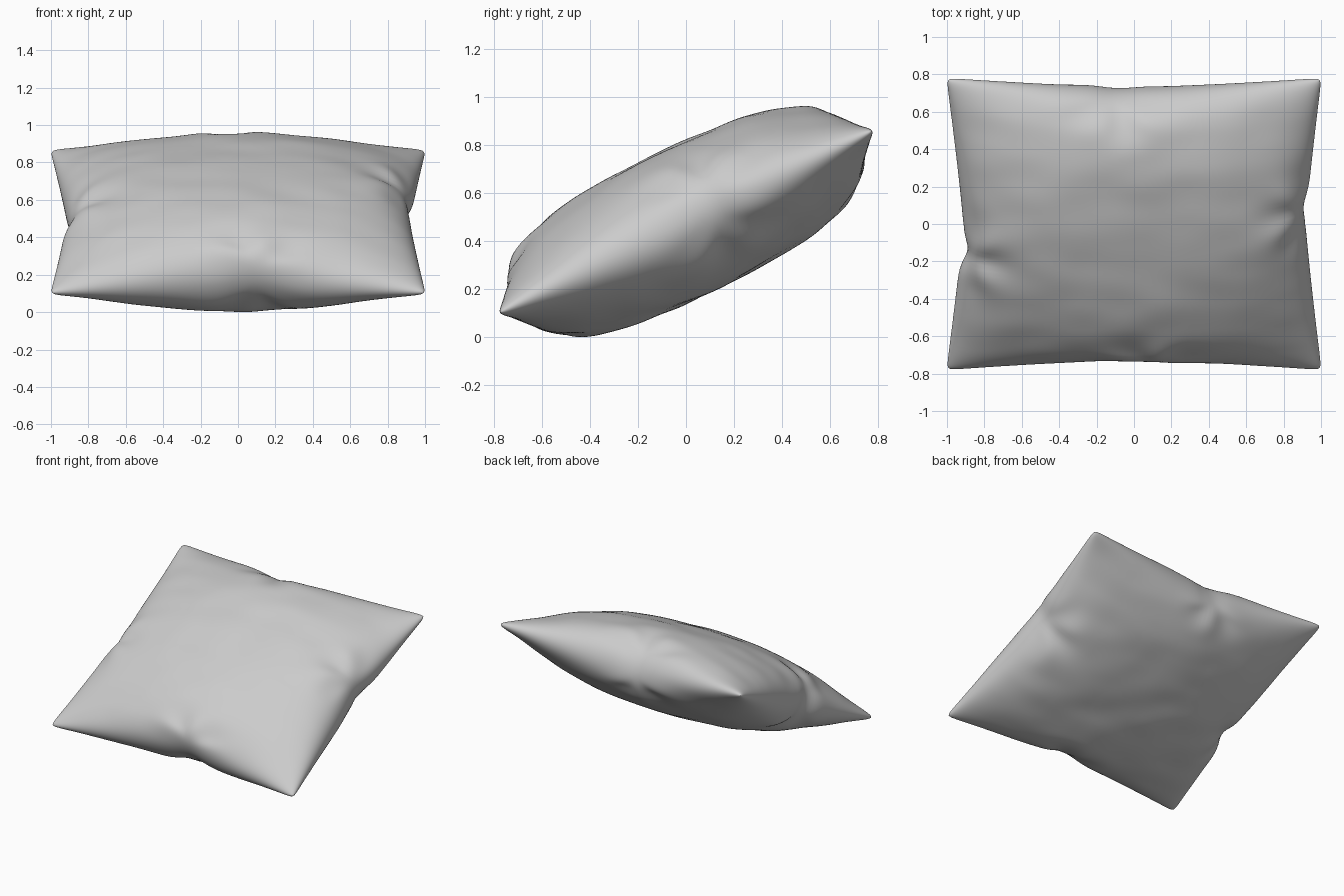
import bpy, bmesh, math
from mathutils import Vector, Matrix, noise

cube = bpy.data.objects.get("Cube")
if cube:
    bpy.data.objects.remove(cube)

HALF_W, HALF_L, HALF_T = 1.003, 0.868, 0.312
TILT = math.radians(26)

fabric = bpy.data.materials.new("grey fabric")
fabric.use_nodes = True
grey = (0.6, 0.6, 0.6, 1)
fabric.diffuse_color = grey
fabric.node_tree.nodes["Principled BSDF"].inputs["Base Color"].default_value = grey


def gauss(d, width):
    return math.exp(-(d / width) ** 2)


def inset(t, pinch, bow, dent):
    """How far a seam is drawn in: a bow plus a local pinch."""
    return bow * (1 - abs(t) ** 1.15) + dent * gauss(t - pinch, 0.1)


# Seam pinches: (u, v, seam lift), folds radiate from each one
pinches = [(0.1, -1, 0.045), (-0.1, 1, -0.02), (-1, -0.16, 0.03), (1, 0.14, 0.02)]


def folds(u, v, side):
    """Soft creases fanning inward from the pinched seams."""
    total = 0
    for i, (pu, pv, lift) in enumerate(pinches):
        du, dv = u - pu, v - pv
        r = math.hypot(du, dv)
        inward = math.atan2(-pv if abs(pv) == 1 else 0, -pu if abs(pu) == 1 else 0)
        ang = math.atan2(dv, du) - inward
        ang = (ang + math.pi) % math.tau - math.pi
        total += 0.011 * gauss(r - 0.2, 0.13) * math.cos(5 * ang + i + side)
        total -= 0.015 * gauss(r, 0.2)
    return total


def pillow_point(s, t, side):
    # denser rows near the seam
    u, v = math.sin(s * math.pi / 2), math.sin(t * math.pi / 2)
    left = inset(v, 0.14, 0.085, 0.02)
    right = inset(v, -0.16, 0.09, 0.035)
    back = inset(u, -0.1, 0.085, 0.015)
    front = inset(u, 0.1, 0.09, 0.01)
    tip = 1 - 0.012 * abs(u * v) ** 40
    x = u * tip * (HALF_W - (left if u > 0 else right) * abs(u) ** 3)
    y = v * tip * (HALF_L - (back if v > 0 else front) * abs(v) ** 3)
    # plump middle, thin corners, soft rounded seam
    swell = math.sqrt(max(0, (1 - abs(u) ** 3) * (1 - abs(v) ** 3.2)))
    corner = math.sqrt(u * u + 0.02) * math.sqrt(v * v + 0.02)
    h = HALF_T * swell * (1 - 0.5 * corner)
    seam = 0.025 * math.sqrt(max(0, (1 - abs(u) ** 30) * (1 - abs(v) ** 30)))
    h = math.hypot(h, seam)
    # creases and cloth ripples fade out at the seam
    ripple = noise.noise(Vector((u * 3.5, v * 5, side * 7))) * 0.007
    h += (folds(u, v, side) + ripple) * min(1, swell * 1.6)
    z = side * max(h, 0)
    for pu, pv, lift in pinches:
        z += lift * gauss(math.hypot(u - pu, v - pv), 0.17)
    return Vector((x, y, z))


# Two cloth sheets joined along the seam
bm = bmesh.new()
for side in (1, -1):
    made = bmesh.ops.create_grid(bm, x_segments=110, y_segments=100, size=1)["verts"]
    faces = {f for vert in made for f in vert.link_faces}
    for vert in made:
        vert.co = pillow_point(vert.co.x, vert.co.y, side)
    if side < 0:
        bmesh.ops.reverse_faces(bm, faces=list(faces))
bmesh.ops.remove_doubles(bm, verts=bm.verts, dist=0.0003)
bmesh.ops.smooth_vert(bm, verts=bm.verts, factor=0.5,
                      use_axis_x=True, use_axis_y=True, use_axis_z=True)

# Lean the pillow and rest it on the ground
bm.transform(Matrix.Rotation(TILT, 4, "X"))
low = min(v.co.z for v in bm.verts)
bm.transform(Matrix.Translation((0, 0, -low)))
for f in bm.faces:
    f.smooth = True

mesh = bpy.data.meshes.new("pillow")
bm.to_mesh(mesh)
bm.free()
mesh.materials.append(fabric)
pillow = bpy.data.objects.new("pillow", mesh)
bpy.context.collection.objects.link(pillow)
